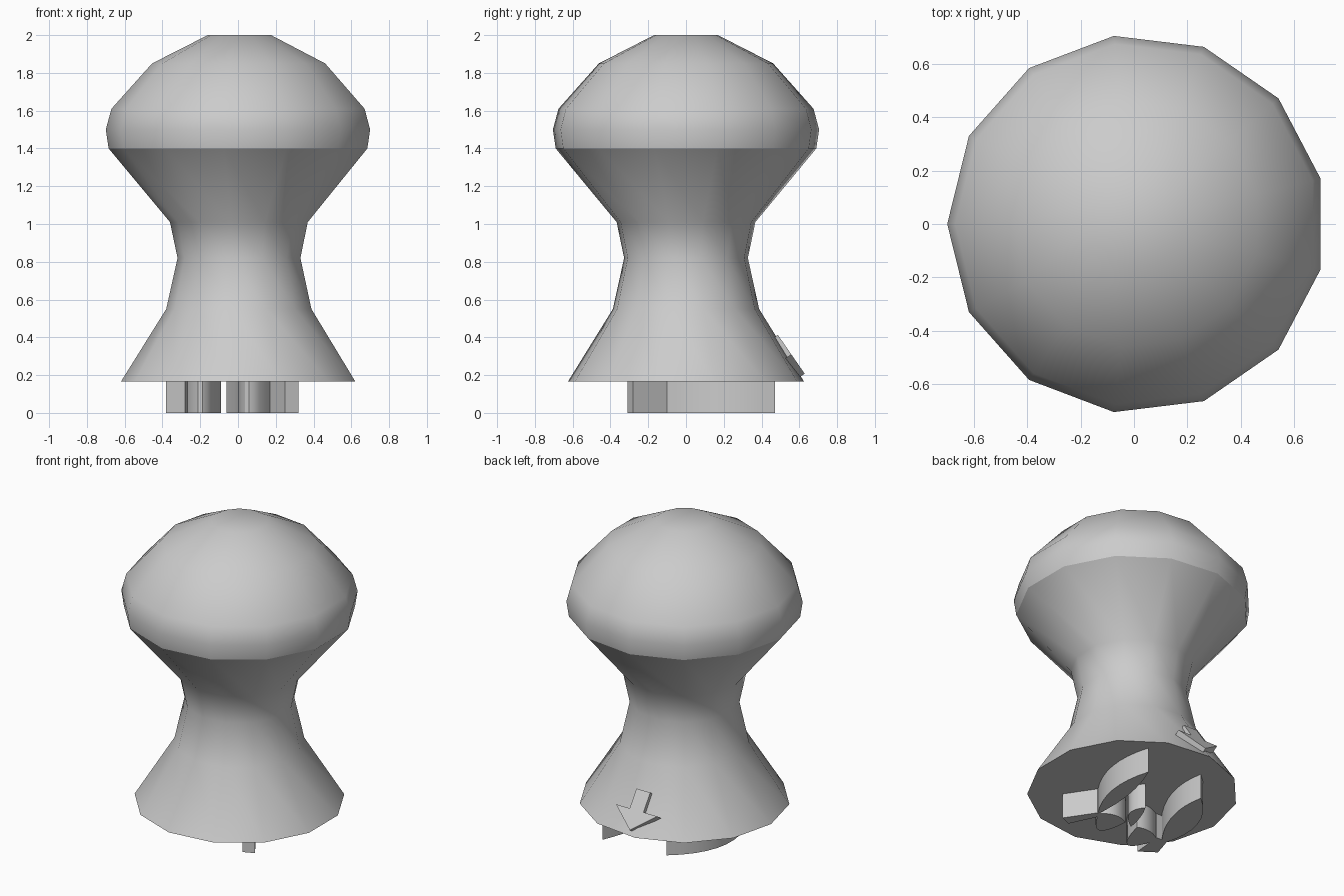
import bpy, bmesh, math
from mathutils import Vector, Matrix

cube = bpy.data.objects.get("Cube")
if cube:
    bpy.data.objects.remove(cube, do_unlink=True)

grey = bpy.data.materials.new("plain_grey")
grey.use_nodes = True
GREY = (0.6, 0.6, 0.6, 1)
grey.diffuse_color = GREY
grey.node_tree.nodes["Principled BSDF"].inputs["Base Color"].default_value = GREY


def finish(name, bm, angle=30):
    bmesh.ops.recalc_face_normals(bm, faces=bm.faces)
    mesh = bpy.data.meshes.new(name)
    bm.to_mesh(mesh)
    bm.free()
    mesh.materials.append(grey)
    obj = bpy.data.objects.new(name, mesh)
    bpy.context.collection.objects.link(obj)
    bpy.ops.object.select_all(action='DESELECT')
    obj.select_set(True)
    bpy.context.view_layer.objects.active = obj
    bpy.ops.object.shade_smooth_by_angle(angle=math.radians(angle))
    return obj


def lathe(name, profile, sides, centre_x):
    """Revolve (radius, z) rings and cap both ends."""
    bm = bmesh.new()
    rings = []
    for r, z in profile:
        rings.append([bm.verts.new((centre_x - r * math.cos(math.tau * i / sides),
                                    r * math.sin(math.tau * i / sides), z))
                      for i in range(sides)])
    for low, high in zip(rings, rings[1:]):
        for i in range(sides):
            j = (i + 1) % sides
            bm.faces.new((low[i], low[j], high[j], high[i]))
    bm.faces.new(rings[0])
    bm.faces.new(rings[-1])
    return finish(name, bm)


def prism(name, outline, z0, z1, matrix=None, angle=30):
    """Extrude a flat outline upwards."""
    bm = bmesh.new()
    face = bm.faces.new([bm.verts.new((x, y, z0)) for x, y in outline])
    out = bmesh.ops.extrude_face_region(bm, geom=[face])
    top = [v for v in out["geom"] if isinstance(v, bmesh.types.BMVert)]
    bmesh.ops.translate(bm, verts=top, vec=(0, 0, z1 - z0))
    if matrix:
        bm.transform(matrix)
    return finish(name, bm, angle)


def bezier(a, b, c, steps=8):
    """Points along a quadratic curve."""
    a, b, c = Vector(a), Vector(b), Vector(c)
    return [a * (1 - t) ** 2 + b * 2 * t * (1 - t) + c * t * t
            for t in (i / steps for i in range(steps + 1))]


def leaf(name, start, bulge_a, end, bulge_b):
    """Raised pad bounded by two curves."""
    outline = bezier(start, bulge_a, end)[:-1] + bezier(end, bulge_b, start)[:-1]
    return prism(name, outline, 0, 0.17)


# Turned handle and flared base
lathe("handle", [(0.63, 0.165), (0.39, 0.55), (0.33, 0.82), (0.37, 1.01),
                 (0.695, 1.40), (0.71, 1.50), (0.68, 1.61), (0.465, 1.85),
                 (0.17, 2.0)], 13, 0.01)

# Raised relief under the base
leaf("relief_left_leaf", (0.19, -0.11), (0.38, 0.16), (0.28, 0.47), (0.16, 0.2))
leaf("relief_right_leaf", (-0.33, -0.14), (-0.45, 0.2), (-0.16, 0.43), (-0.1, 0.15))
leaf("relief_centre_curl", (-0.06, -0.1), (0.12, 0.02), (0.02, 0.13), (-0.04, 0.03))
leaf("relief_left_lobe", (0.0, -0.08), (0.02, -0.42), (0.19, -0.1), (0.1, -0.02))
leaf("relief_right_lobe", (-0.28, -0.12), (-0.19, -0.46), (-0.09, -0.08), (-0.18, -0.04))
prism("relief_left_leg", [(0.15, -0.1), (0.2, -0.1), (0.32, -0.28), (0.25, -0.31)], 0, 0.17)
prism("relief_right_leg", [(-0.38, -0.23), (-0.28, -0.3), (-0.26, -0.1), (-0.34, -0.1)], 0, 0.17)

# Downward arrow lying on the back slope
down = Vector((0, 0.145, -0.21)).normalized()
side = Vector((1, 0, 0))
out = side.cross(down)
if out.y < 0:
    out = -out
frame = Matrix((side, down, out)).transposed().to_4x4()
frame.translation = (-0.03, 0.535, 0.295)
half = [(0.05, -0.125), (0.05, 0.0), (0.15, 0.0), (0.0, 0.125)]
arrow = half + [(-x, y) for x, y in reversed(half[:-1])]
prism("direction_arrow", arrow, -0.02, 0.027, frame, 20)
